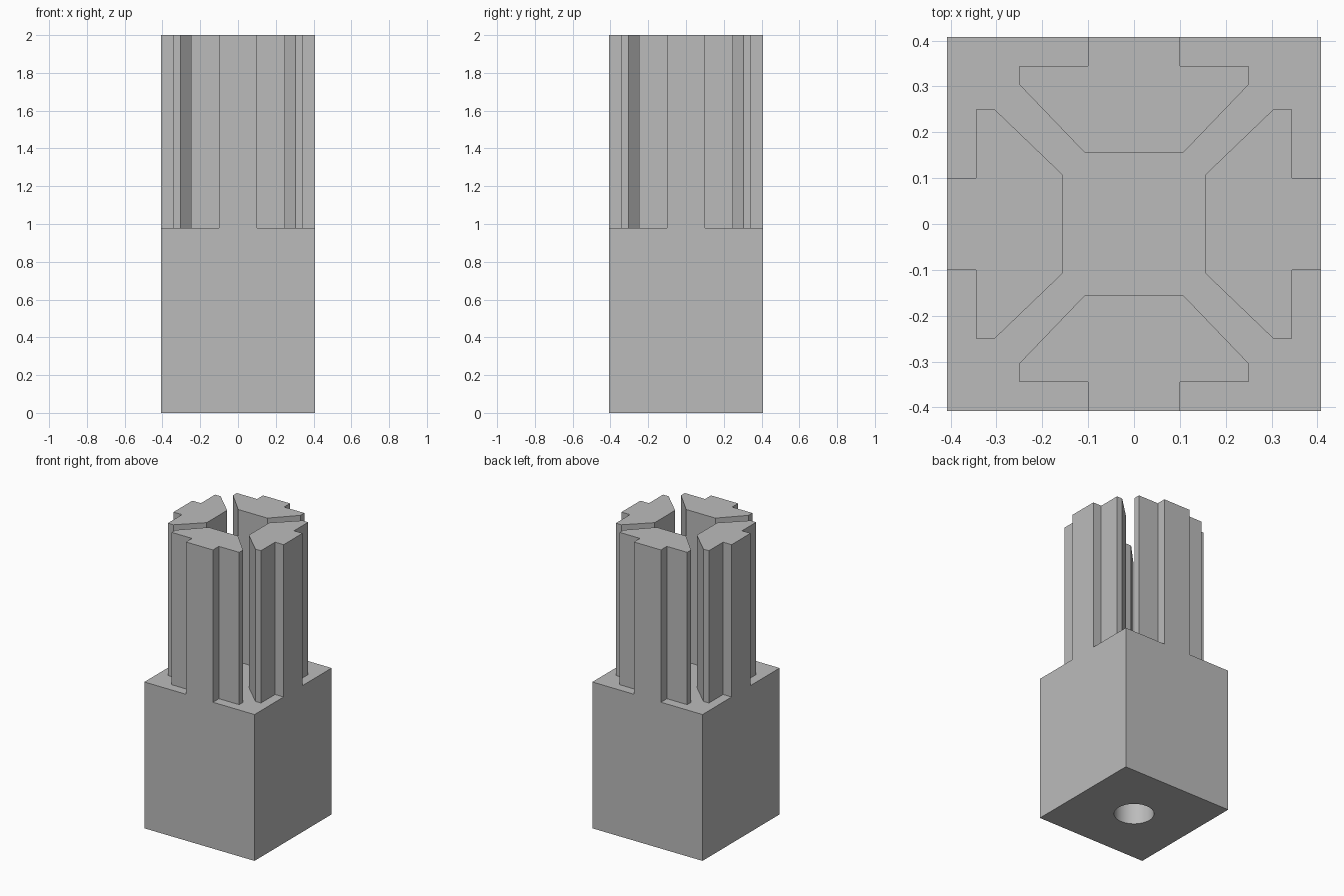
import bpy, bmesh, math
from mathutils import Matrix, Vector

HALF, FLOOR, TOP = 0.408, 0.98, 2.0
HOLE_RADIUS, HOLE_DEPTH = 0.122, 0.7

cube = bpy.data.objects.get("Cube")
if cube:
    bpy.data.objects.remove(cube, do_unlink=True)

grey = bpy.data.materials.new("plain grey")
grey.use_nodes = True
colour = (0.5, 0.5, 0.5, 1)
grey.diffuse_color = colour
grey.node_tree.nodes["Principled BSDF"].inputs["Base Color"].default_value = colour


def add_prism(bm, outline, z0, z1):
    """Extrude a flat outline from z0 up to z1."""
    face = bm.faces.new([bm.verts.new((x, y, z0)) for x, y in outline])
    out = bmesh.ops.extrude_face_region(bm, geom=[face], use_keep_orig=True)
    verts = [v for v in out["geom"] if isinstance(v, bmesh.types.BMVert)]
    bmesh.ops.translate(bm, verts=verts, vec=(0, 0, z1 - z0))


def make_object(name, bm):
    bmesh.ops.recalc_face_normals(bm, faces=bm.faces)
    mesh = bpy.data.meshes.new(name)
    bm.to_mesh(mesh)
    bm.free()
    mesh.materials.append(grey)
    obj = bpy.data.objects.new(name, mesh)
    bpy.context.collection.objects.link(obj)
    return obj


def boolean(target, other, operation):
    """Apply a boolean and discard the helper."""
    mod = target.modifiers.new(operation.lower(), "BOOLEAN")
    mod.operation, mod.solver, mod.object = operation, "EXACT", other
    bpy.context.view_layer.objects.active = target
    bpy.ops.object.modifier_apply(modifier=mod.name)
    bpy.data.objects.remove(other, do_unlink=True)


# Square base block
bm = bmesh.new()
add_prism(bm, [(-HALF, -HALF), (HALF, -HALF), (HALF, HALF), (-HALF, HALF)], 0, FLOOR)
connector = make_object("slotted_connector", bm)

# Four T-slot prongs: half profile, mirrored, then turned about the axis
half = [(0.1, HALF), (0.1, 0.345), (0.25, 0.345), (0.25, 0.304), (0.108, 0.156)]
profile = half + [(-x, y) for x, y in reversed(half)]
bm = bmesh.new()
for i in range(4):
    turn = Matrix.Rotation(i * math.pi / 2, 2)
    add_prism(bm, [turn @ Vector(p) for p in profile], FLOOR, TOP)
boolean(connector, make_object("prongs", bm), "UNION")

# Round blind hole in the underside
bm = bmesh.new()
ring = [i * math.tau / 64 for i in range(64)]
add_prism(bm, [(HOLE_RADIUS * math.cos(a), HOLE_RADIUS * math.sin(a)) for a in ring],
          -0.1, HOLE_DEPTH)
boolean(connector, make_object("hole_cutter", bm), "DIFFERENCE")

# Merge coplanar faces, keep hard edges, smooth the hole wall
bm = bmesh.new()
bm.from_mesh(connector.data)
bmesh.ops.remove_doubles(bm, verts=bm.verts, dist=0.0005)
bmesh.ops.dissolve_limit(bm, angle_limit=math.radians(1), verts=bm.verts, edges=bm.edges)
bm.to_mesh(connector.data)
bm.free()
connector.select_set(True)
bpy.context.view_layer.objects.active = connector
bpy.ops.object.shade_smooth_by_angle(angle=math.radians(30))
